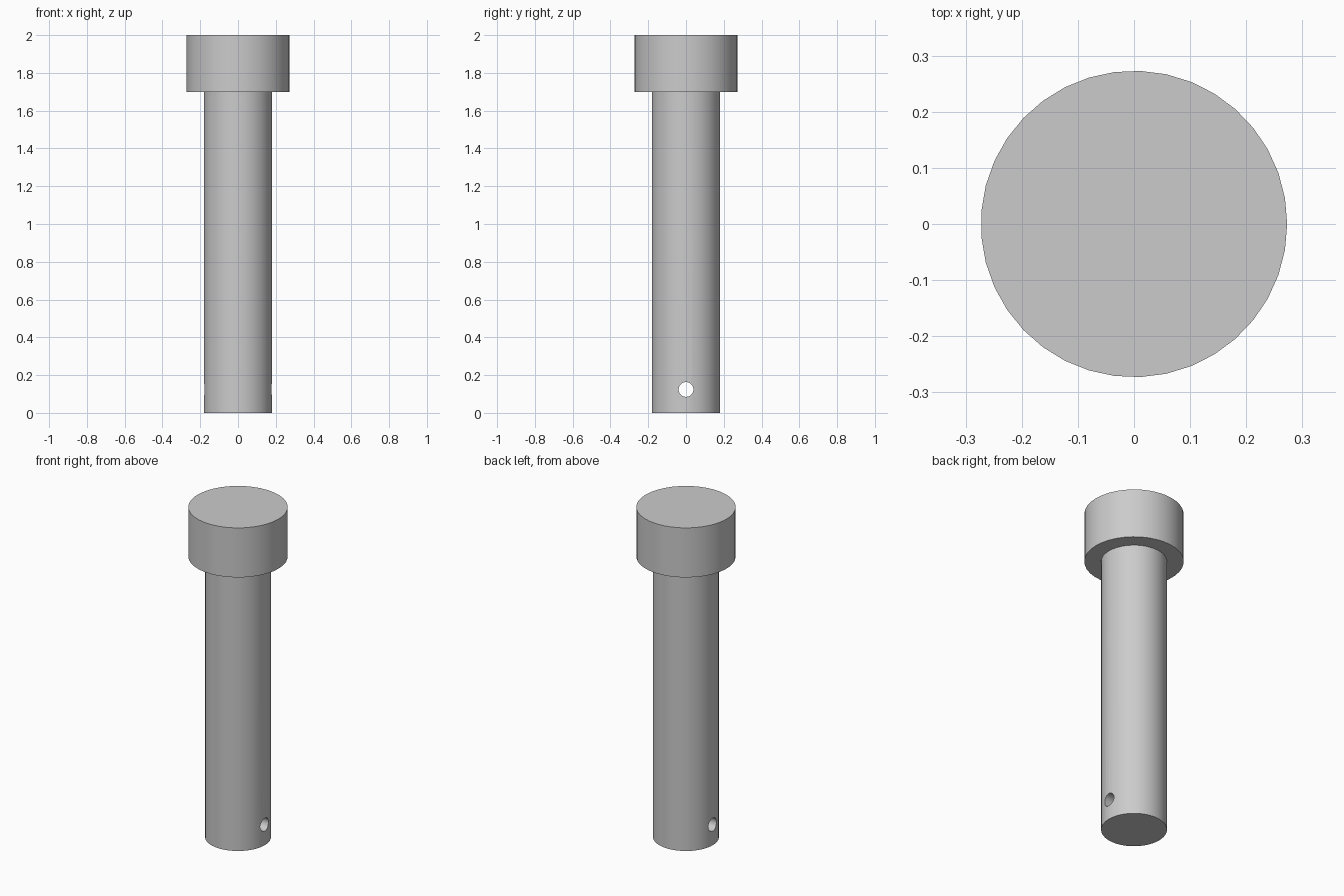
import bpy, bmesh, math

cube = bpy.data.objects.get("Cube")
if cube:
    bpy.data.objects.remove(cube, do_unlink=True)

SIDES = 37
SHAFT_R, HEAD_R = 0.181, 0.273
HEAD_Z, TOP_Z = 1.7, 2.0
HOLE_R, HOLE_Z = 0.039, 0.124

steel = bpy.data.materials.new("plain_grey_steel")
steel.use_nodes = True
grey = (0.6, 0.6, 0.6, 1)
steel.diffuse_color = grey
steel.node_tree.nodes["Principled BSDF"].inputs["Base Color"].default_value = grey


def lathe(name, profile):
    """Closed solid of revolution from (radius, height) points."""
    bm = bmesh.new()
    rings = []
    for r, z in profile:
        angles = [2 * math.pi * i / SIDES for i in range(SIDES)]
        rings.append([bm.verts.new((r * math.cos(a), r * math.sin(a), z)) for a in angles])
    for low, high in zip(rings, rings[1:]):
        for i in range(SIDES):
            j = (i + 1) % SIDES
            bm.faces.new((low[i], low[j], high[j], high[i]))
    bm.faces.new(rings[0][::-1])
    bm.faces.new(rings[-1])
    mesh = bpy.data.meshes.new(name)
    bm.to_mesh(mesh)
    bm.free()
    mesh.materials.append(steel)
    obj = bpy.data.objects.new(name, mesh)
    bpy.context.collection.objects.link(obj)
    return obj


# Shaft and wider flat head as one solid
pin = lathe("headed_pin", [(SHAFT_R, 0), (SHAFT_R, HEAD_Z), (HEAD_R, HEAD_Z), (HEAD_R, TOP_Z)])

# Cross hole near the tip, drilled from side to side
bpy.ops.mesh.primitive_cylinder_add(vertices=SIDES, radius=HOLE_R, depth=1,
                                    location=(0, 0, HOLE_Z), rotation=(0, math.pi / 2, 0))
drill = bpy.context.object
drill.name = "cross_hole_cutter"
drill.data.materials.append(steel)
cut = pin.modifiers.new("cross_hole", "BOOLEAN")
cut.operation = "DIFFERENCE"
cut.solver = "EXACT"
cut.object = drill

bpy.ops.object.select_all(action="DESELECT")
pin.select_set(True)
bpy.context.view_layer.objects.active = pin
bpy.ops.object.modifier_apply(modifier=cut.name)
bpy.data.objects.remove(drill, do_unlink=True)

# Round walls smooth, rims crisp
bpy.ops.object.shade_smooth_by_angle(angle=math.radians(30))
